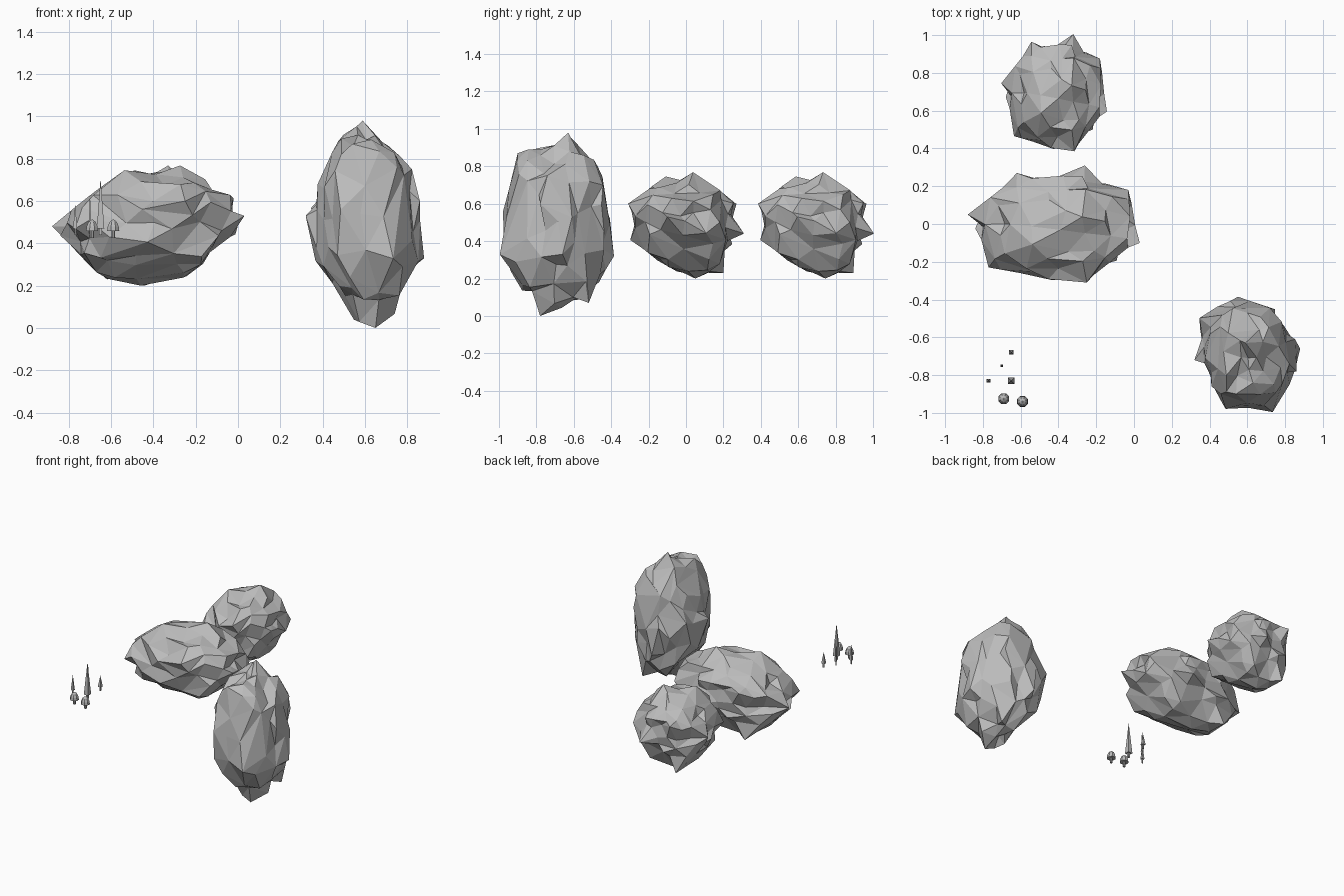
import bpy, bmesh, math, random
from mathutils import Vector

if "Cube" in bpy.data.objects:
    bpy.data.objects.remove(bpy.data.objects["Cube"], do_unlink=True)

stone = bpy.data.materials.new("stone_grey")
stone.use_nodes = True
grey = (0.5, 0.5, 0.5, 1)
stone.diffuse_color = grey
stone.node_tree.nodes["Principled BSDF"].inputs["Base Color"].default_value = grey


def finish(name, bm, location):
    bmesh.ops.recalc_face_normals(bm, faces=bm.faces)
    mesh = bpy.data.meshes.new(name)
    bm.to_mesh(mesh)
    bm.free()
    mesh.materials.append(stone)
    obj = bpy.data.objects.new(name, mesh)
    obj.location = location
    bpy.context.collection.objects.link(obj)
    return obj


def reach(outline, centre, u, v):
    """Distance from the centre to the outline along direction (u, v)."""
    best = 9
    for i, (ax, ay) in enumerate(outline):
        bx, by = outline[i - 1]
        ax, bx, ay, by = ax - centre[0], bx - centre[0], ay - centre[1], by - centre[1]
        ex, ey = bx - ax, by - ay
        det = u * ey - v * ex
        if abs(det) > 1e-9:
            t = (ax * ey - ay * ex) / det
            s = (ax * v - ay * u) / det
            if t > 0 and -1e-6 <= s <= 1 + 1e-6:
                best = min(best, t)
    return best


def rock(name, centre, half, front, side, plan, peaks, seed):
    """Craggy boulder: a jittered ball carved to three outlines, with set peaks."""
    rng = random.Random(seed)
    c, half = Vector(centre), Vector(half)
    bm = bmesh.new()
    bmesh.ops.create_icosphere(bm, subdivisions=3, radius=1)
    free = list(bm.verts)
    # move the nearest corner to each peak
    for peak in peaks:
        offset = Vector(peak) - c
        d = Vector(o / h for o, h in zip(offset, half)).normalized()
        v = max(free, key=lambda w: w.co.normalized().dot(d))
        v.co = offset
        free.remove(v)
    for v in free:
        d = v.co + Vector([rng.uniform(-0.09, 0.09) for _ in range(3)])
        p = d.normalized() * half
        r = min(reach(front, (c.x, c.z), p.x, p.z),
                reach(side, (c.y, c.z), p.y, p.z),
                reach(plan, (c.x, c.y), p.x, p.y), 1.01)
        v.co = p * r * (1 - 0.16 * rng.random() ** 2)
    obj = finish(name, bm, c)
    # merge corners into larger facets
    facets = obj.modifiers.new("facets", "DECIMATE")
    facets.ratio = 0.7
    return obj


# long boulder
long_front = [(-.88, .48), (-.79, .56), (-.54, .75), (-.27, .77), (0, .62), (.04, .53),
              (0, .43), (-.22, .25), (-.46, .2), (-.62, .22), (-.78, .37)]
long_side = [(-.31, .61), (-.11, .75), (.04, .77), (.26, .62), (.24, .53), (.3, .44),
             (.2, .33), (.2, .23), (.05, .2), (-.08, .25), (-.3, .4)]
long_plan = [(-.88, .05), (-.66, .22), (-.62, .29), (-.26, .31), (-.03, .18), (.03, -.11),
             (-.25, -.31), (-.43, -.3), (-.77, -.23)]
long_peaks = [(-.88, .05, .48), (.03, -.1, .53), (-.27, .04, .77), (-.54, -.11, .75),
              (-.46, .05, .2), (-.62, .2, .23), (-.26, .31, .44), (-.62, .27, .6),
              (-.25, -.31, .6), (-.43, -.3, .41), (-.77, -.23, .47), (0, .03, .62),
              (-.03, .18, .5)]
long_rock = rock("long_boulder", (-.42, 0, .485), (.46, .305, .285),
                 long_front, long_side, long_plan, long_peaks, 4)

# round boulder: the same stone, shortened
round_rock = long_rock.copy()
round_rock.name = "round_boulder"
round_rock.location = (-.42, .695, .485)
round_rock.scale.x = 0.615
bpy.context.collection.objects.link(round_rock)

# tall boulder
tall_front = [(.59, .98), (.81, .77), (.87, .62), (.88, .33), (.74, .04), (.65, 0),
              (.54, .04), (.35, .35), (.32, .53), (.41, .77), (.5, .93)]
tall_side = [(-.63, .98), (-.55, .93), (-.41, .72), (-.4, .6), (-.385, .32), (-.52, .08),
             (-.78, 0), (-1, .31), (-1, .49), (-.92, .87)]
tall_plan = [(.55, -.38), (.75, -.45), (.88, -.65), (.87, -.79), (.73, -1), (.48, -.98),
             (.33, -.73), (.34, -.49)]
tall_peaks = [(.59, -.63, .98), (.65, -.78, 0), (.88, -.66, .33), (.86, -.78, .6),
              (.73, -1, .33), (.48, -.98, .49), (.55, -.385, .32), (.32, -.72, .53),
              (.72, -.52, .07), (.54, -.9, .87), (.72, -.44, .7), (.34, -.5, .57)]
rock("tall_boulder", (.6, -.692, .49), (.285, .308, .49),
     tall_front, tall_side, tall_plan, tall_peaks, 9)


def stacked(name, x, y, sides, rings):
    """Small turned shape from (radius, height) rings, lowest first."""
    bm = bmesh.new()
    loops = []
    for radius, z in rings:
        angles = [(i + 0.5) * math.tau / sides for i in range(sides)]
        loops.append([bm.verts.new((radius * math.cos(a), radius * math.sin(a), z))
                      for a in angles])
    for a, b in zip(loops, loops[1:]):
        for i in range(sides):
            j = (i + 1) % sides
            bm.faces.new((a[i], a[j], b[j], b[i]))
    bm.faces.new(loops[0])
    bm.faces.new(loops[-1])
    return finish(name, bm, (x, y, 0))


# slim pointed trees
for label, x, y, radius, top in (("tall", -.65, -.83, .025, .7), ("thin", -.7, -.75, .009, .63),
                                 ("left", -.77, -.83, .014, .58), ("back", -.65, -.68, .017, .55)):
    stacked(label + "_tree", x, y, 4, [(radius * .4, .44), (radius * .4, .47),
                                       (radius, .47), (radius * .03, top)])

# mushrooms
for label, x, y in (("left", -.69, -.925), ("right", -.59, -.94)):
    stacked(label + "_mushroom", x, y, 8, [(.01, .425), (.009, .46), (.031, .458),
                                           (.028, .48), (.018, .502), (.003, .512)])
